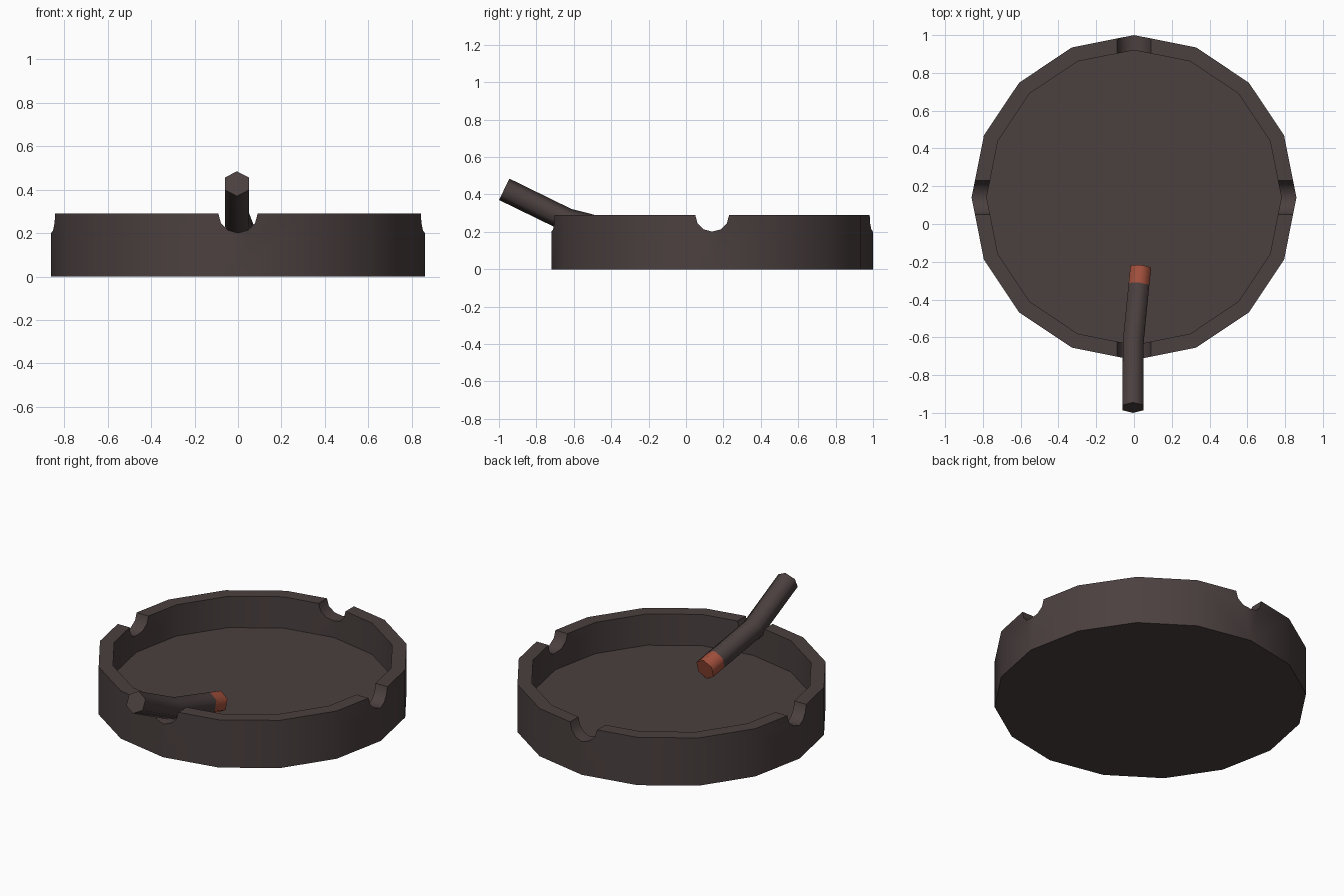
import bpy, bmesh, math
from mathutils import Vector

if "Cube" in bpy.data.objects:
    bpy.data.objects.remove(bpy.data.objects["Cube"])

CY = 0.14            # tray centre in y
R_OUT, R_IN = 0.86, 0.78
H, FLOOR = 0.29, 0.10


def material(name, rgb):
    m = bpy.data.materials.new(name)
    m.diffuse_color = (*rgb, 1)
    m.use_nodes = True
    m.node_tree.nodes["Principled BSDF"].inputs["Base Color"].default_value = m.diffuse_color
    return m


brown = material("dark brown", (0.070, 0.051, 0.050))
red = material("ember red", (0.36, 0.080, 0.045))


def skin(name, rings, mat):
    """Bridge equal rings of points and cap both ends."""
    bm = bmesh.new()
    loops = [[bm.verts.new(p) for p in ring] for ring in rings]
    n = len(loops[0])
    for a, b in zip(loops, loops[1:]):
        for i in range(n):
            j = (i + 1) % n
            bm.faces.new((a[i], a[j], b[j], b[i]))
    bm.faces.new(loops[0])
    bm.faces.new(loops[-1])
    bmesh.ops.recalc_face_normals(bm, faces=bm.faces)
    me = bpy.data.meshes.new(name)
    bm.to_mesh(me)
    bm.free()
    me.materials.append(mat)
    ob = bpy.data.objects.new(name, me)
    bpy.context.collection.objects.link(ob)
    return ob


def smooth(ob, angle):
    bpy.ops.object.select_all(action='DESELECT')
    ob.select_set(True)
    bpy.context.view_layer.objects.active = ob
    bpy.ops.object.shade_smooth_by_angle(angle=math.radians(angle))


def circle(r, z, n=16):
    return [(r * math.cos(i * math.tau / n), CY + r * math.sin(i * math.tau / n), z)
            for i in range(n)]


# tray: hollow 16-sided dish
tray = skin("tray", [circle(R_OUT, 0), circle(R_OUT, H), circle(R_IN, H), circle(R_IN, FLOOR)], brown)

# four rim notches, cut by two crossing bars
bpy.context.view_layer.objects.active = tray
for k, d in enumerate((Vector((1, 0, 0)), Vector((0, 1, 0)))):
    side = Vector((d.y, d.x, 0))
    rings = []
    for s in (-1.1, 1.1):
        c = Vector((0, CY, H + 0.002)) + d * s
        rings.append([c + side * 0.091 * math.cos(i * math.tau / 12)
                      + Vector((0, 0, 0.091 * math.sin(i * math.tau / 12))) for i in range(12)])
    cutter = skin("notch_cutter", rings, brown)
    cutter.hide_render = True
    mod = tray.modifiers.new("notch", 'BOOLEAN')
    mod.object, mod.operation, mod.solver = cutter, 'DIFFERENCE', 'EXACT'
    bpy.context.view_layer.objects.active = tray
    bpy.ops.object.modifier_apply(modifier=mod.name)
    bpy.data.objects.remove(cutter)
smooth(tray, 35)

# bent six-sided cigarette with a red tip
path = [Vector(p) for p in ((-0.005, -0.972, 0.4275), (-0.005, -0.635, 0.263), (0.035, -0.232, 0.16))]
path.insert(2, path[1].lerp(path[2], 0.77))   # where the ember starts


def hexagon(i, r=0.0635):
    d0 = (path[i] - path[max(i - 1, 0)]).normalized()
    d1 = (path[min(i + 1, len(path) - 1)] - path[i]).normalized()
    t = (d0 + d1).normalized()
    side = t.cross(Vector((0, 0, 1))).normalized()
    up = side.cross(t)
    return [path[i] + r * (side * math.sin(k * math.tau / 6) + up * math.cos(k * math.tau / 6))
            for k in range(6)]


cigarette = skin("cigarette", [hexagon(i) for i in (0, 1, 2)], brown)
ember = skin("ember_tip", [hexagon(i) for i in (2, 3)], red)
for ob in (cigarette, ember):
    smooth(ob, 65)
